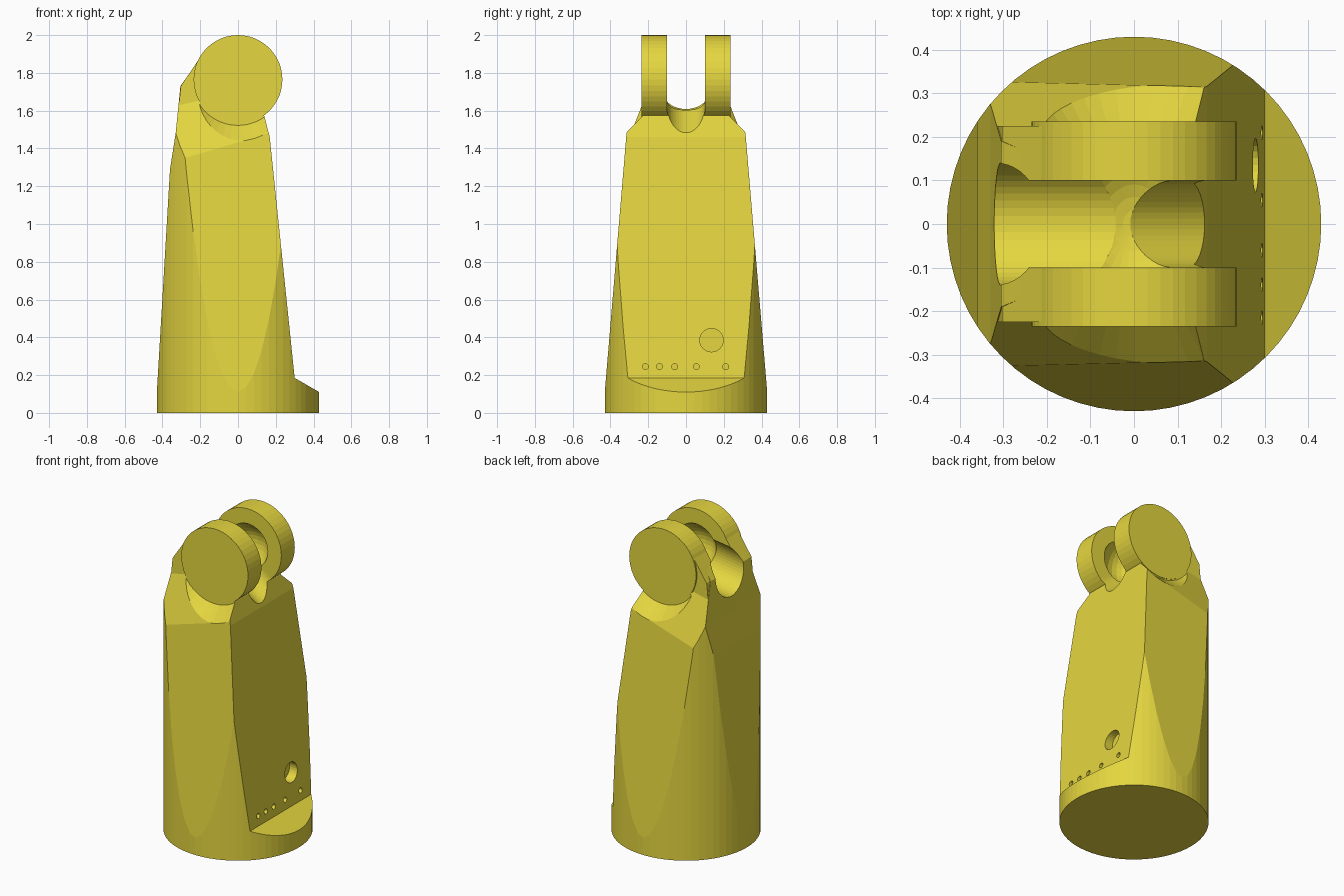
import bpy, bmesh, math
from mathutils import Vector

if "Cube" in bpy.data.objects:
    bpy.data.objects.remove(bpy.data.objects["Cube"])

PIVOT = 1.765          # height of the hinge axis
DISC_R = 0.235


def to_object(name, bm):
    bmesh.ops.recalc_face_normals(bm, faces=bm.faces[:])
    me = bpy.data.meshes.new(name)
    bm.to_mesh(me)
    bm.free()
    ob = bpy.data.objects.new(name, me)
    bpy.context.collection.objects.link(ob)
    return ob


def prism(profile, half):
    """Extrude an x-z profile from y = -half to y = +half."""
    bm = bmesh.new()
    face = bm.faces.new([bm.verts.new((x, -half, z)) for x, z in profile])
    new = bmesh.ops.extrude_face_region(bm, geom=[face])["geom"]
    verts = [v for v in new if isinstance(v, bmesh.types.BMVert)]
    bmesh.ops.translate(bm, verts=verts, vec=(0, 2 * half, 0))
    bmesh.ops.recalc_face_normals(bm, faces=bm.faces[:])
    return bm


def tube(name, a, b, r1, r2=None, segments=48):
    """Cylinder or cone running from point a to point b."""
    a, b = Vector(a), Vector(b)
    bm = bmesh.new()
    bmesh.ops.create_cone(bm, cap_ends=True, segments=segments, radius1=r1,
                          radius2=r1 if r2 is None else r2, depth=(b - a).length)
    bm.transform((b - a).to_track_quat('Z', 'Y').to_matrix().to_4x4())
    bmesh.ops.translate(bm, verts=bm.verts[:], vec=(a + b) / 2)
    return to_object(name, bm)


def combine(ob, tool, operation):
    tool.hide_render = True
    mod = ob.modifiers.new("combine", 'BOOLEAN')
    mod.operation, mod.solver, mod.object = operation, 'EXACT', tool
    bpy.context.view_layer.objects.active = ob
    bpy.ops.object.modifier_apply(modifier=mod.name)
    bpy.data.objects.remove(tool)


# Body: side profile with a toe step, tapered and shouldered on both sides
bm = prism([(-.436, 0), (.5, 0), (.5, .07), (.30, .185), (.168, 1.46),
            (.14, 1.57), (.05, PIVOT), (-.195, 1.885), (-.305, 1.73),
            (-.33, 1.48), (-.36, 1.29)], 0.6)
for s in (-1, 1):
    for point, normal in (((0, .43 * s, .11), (0, s, .084)),
                          ((-.29, .325 * s, 1.35), (-.0102, .13 * s, .0457))):
        cut = bmesh.ops.bisect_plane(
            bm, geom=bm.verts[:] + bm.edges[:] + bm.faces[:], dist=1e-5,
            plane_co=point, plane_no=Vector(normal).normalized(), clear_outer=True)
        rim = [e for e in cut["geom_cut"] if isinstance(e, bmesh.types.BMEdge)]
        bmesh.ops.contextual_create(bm, geom=rim)
body = to_object("hinged_link_body", bm)
combine(body, tube("round_trim", (0, 0, -.1), (0, 0, 2.2), .43, segments=64), 'INTERSECT')

# Conical relief in the shoulders around each hinge disc
for s in (-1, 1):
    relief = tube("disc_relief", (0, .232 * s, PIVOT), (0, .432 * s, PIVOT), .243, .433)
    combine(body, relief, 'DIFFERENCE')

# Ears behind the discs, and the discs themselves
ears = to_object("ears", prism([(-.303, 1.73), (-.195, 1.89), (0, 1.80),
                                (0, 1.56), (-.318, 1.58)], .225))
combine(body, ears, 'UNION')
discs = tube("hinge_discs", (0, -.235, PIVOT), (0, .235, PIVOT), DISC_R)
combine(body, discs, 'UNION')

# Slot between the discs
slot = to_object("slot", prism([(-.6, 1.68), (-.05, 1.75), (0, 1.72), (.5, 1.367),
                                (.5, 2.3), (-.6, 2.3)], .1))
combine(body, slot, 'DIFFERENCE')

# Rounded channels leaving the slot at the back and front
combine(body, tube("back_channel", (0, 0, 1.756), (-.6, 0, 1.672), .14), 'DIFFERENCE')
combine(body, tube("front_channel", (0, 0, 1.72), (.5, 0, 1.367), .1), 'DIFFERENCE')

# Dished pocket in the middle of the hinge
bm = bmesh.new()
bmesh.ops.create_uvsphere(bm, u_segments=32, v_segments=20, radius=1)
bmesh.ops.scale(bm, verts=bm.verts[:], vec=(.162, .2, .162))
bmesh.ops.translate(bm, verts=bm.verts[:], vec=(0, 0, PIVOT))
combine(body, to_object("pocket", bm), 'DIFFERENCE')

# Holes in the sloping face: one large port and a row of small ones
holes = [(.135, .385, .062, .225)] + [(y, .245, .016, .265)
                                      for y in (-.215, -.14, -.06, .055, .21)]
for y, z, r, depth_x in holes:
    combine(body, tube("port", (depth_x, y, z), (.5, y, z), r, segments=24), 'DIFFERENCE')

# Yellow finish
paint = bpy.data.materials.new("yellow_paint")
paint.diffuse_color = (.78, .67, .05, 1)
paint.use_nodes = True
paint.node_tree.nodes["Principled BSDF"].inputs["Base Color"].default_value = paint.diffuse_color
body.data.materials.clear()
body.data.materials.append(paint)
for poly in body.data.polygons:
    poly.material_index = 0
